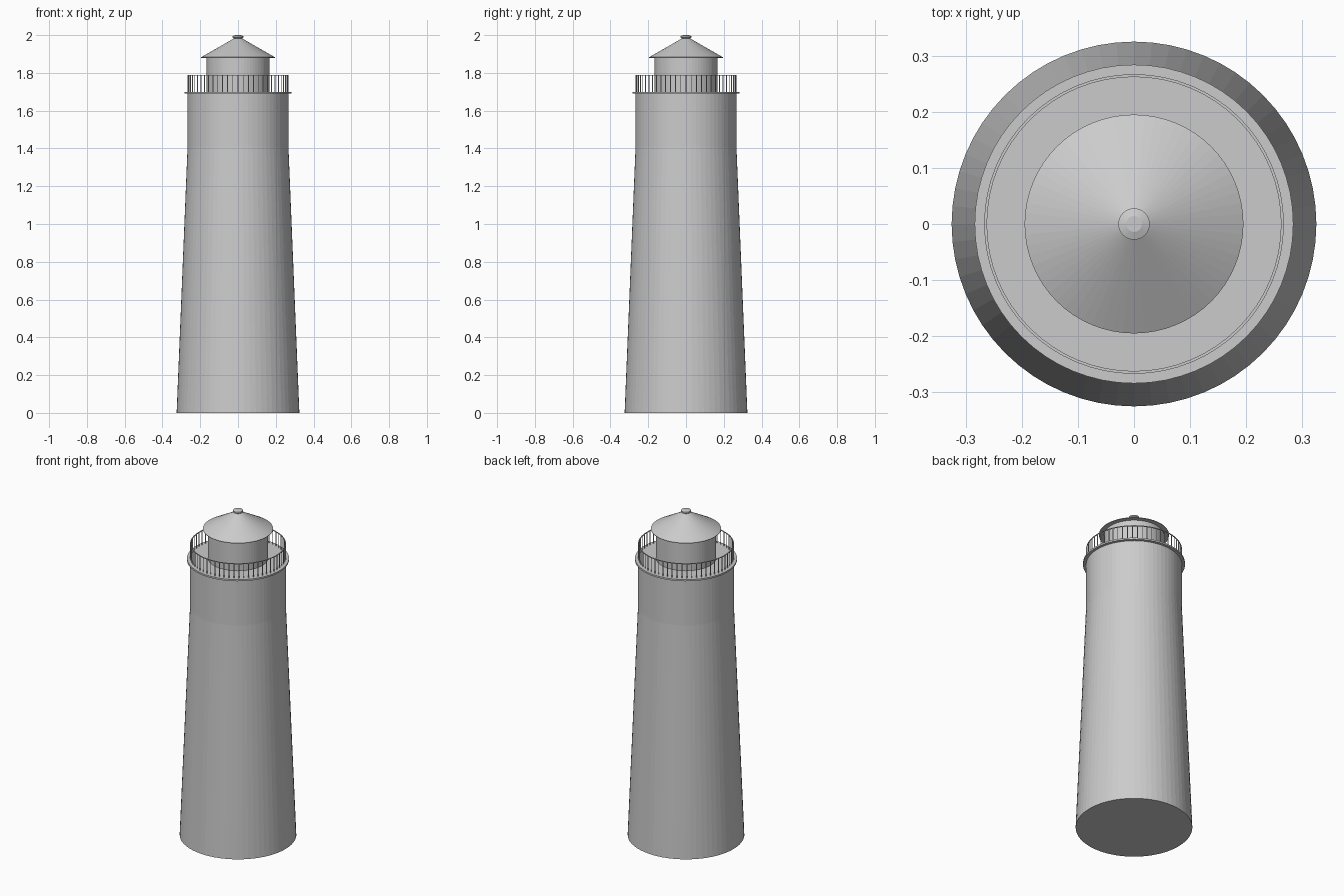
import bpy, bmesh, math

if "Cube" in bpy.data.objects:
    bpy.data.objects.remove(bpy.data.objects["Cube"])

SEG = 64
grey = bpy.data.materials.new("plain grey")
grey.diffuse_color = (0.6, 0.6, 0.6, 1)
grey.use_nodes = True
grey.node_tree.nodes["Principled BSDF"].inputs["Base Color"].default_value = grey.diffuse_color


def finish(name, bm):
    bmesh.ops.recalc_face_normals(bm, faces=bm.faces)
    me = bpy.data.meshes.new(name)
    bm.to_mesh(me)
    bm.free()
    me.materials.append(grey)
    ob = bpy.data.objects.new(name, me)
    bpy.context.collection.objects.link(ob)
    return ob


def lathe(name, profile, closed=False, seg=SEG):
    """Revolve (radius, z) points about z; open profiles get flat end caps."""
    bm = bmesh.new()
    rings = []
    for r, z in profile:
        rings.append([bm.verts.new((r * math.cos(2 * math.pi * i / seg),
                                    r * math.sin(2 * math.pi * i / seg), z))
                      for i in range(seg)])
    pairs = list(zip(rings, rings[1:]))
    if closed:
        pairs.append((rings[-1], rings[0]))
    for a, b in pairs:
        for i in range(seg):
            j = (i + 1) % seg
            bm.faces.new((a[i], a[j], b[j], b[i]))
    if not closed:
        bm.faces.new(rings[0])
        bm.faces.new(rings[-1])
    return finish(name, bm)


# tapered tower with straight upper section
lathe("tower", [(0.325, 0), (0.267, 1.41), (0.267, 1.692)])
# thin gallery deck
lathe("gallery_deck", [(0.284, 1.69), (0.284, 1.70)])
# lantern room
lathe("lantern_room", [(0.167, 1.695), (0.167, 1.885)])
# conical roof
lathe("roof", [(0.195, 1.88), (0.195, 1.883), (0.012, 1.988)])
# small cap on the roof
lathe("roof_cap", [(0.016, 1.978), (0.028, 1.987), (0.028, 1.995), (0.014, 2.0)], seg=32)
# thin handrail
lathe("handrail", [(0.262, 1.786), (0.267, 1.786), (0.267, 1.79), (0.262, 1.79)], closed=True)

# railing posts
bm = bmesh.new()
POSTS = 60
for k in range(POSTS):
    a = 2 * math.pi * k / POSTS
    made = bmesh.ops.create_cone(bm, cap_ends=True, segments=6, radius1=0.0025,
                                 radius2=0.0025, depth=0.09)
    bmesh.ops.translate(bm, verts=made["verts"],
                        vec=(0.2645 * math.cos(a), 0.2645 * math.sin(a), 1.743))
finish("railing_posts", bm)
